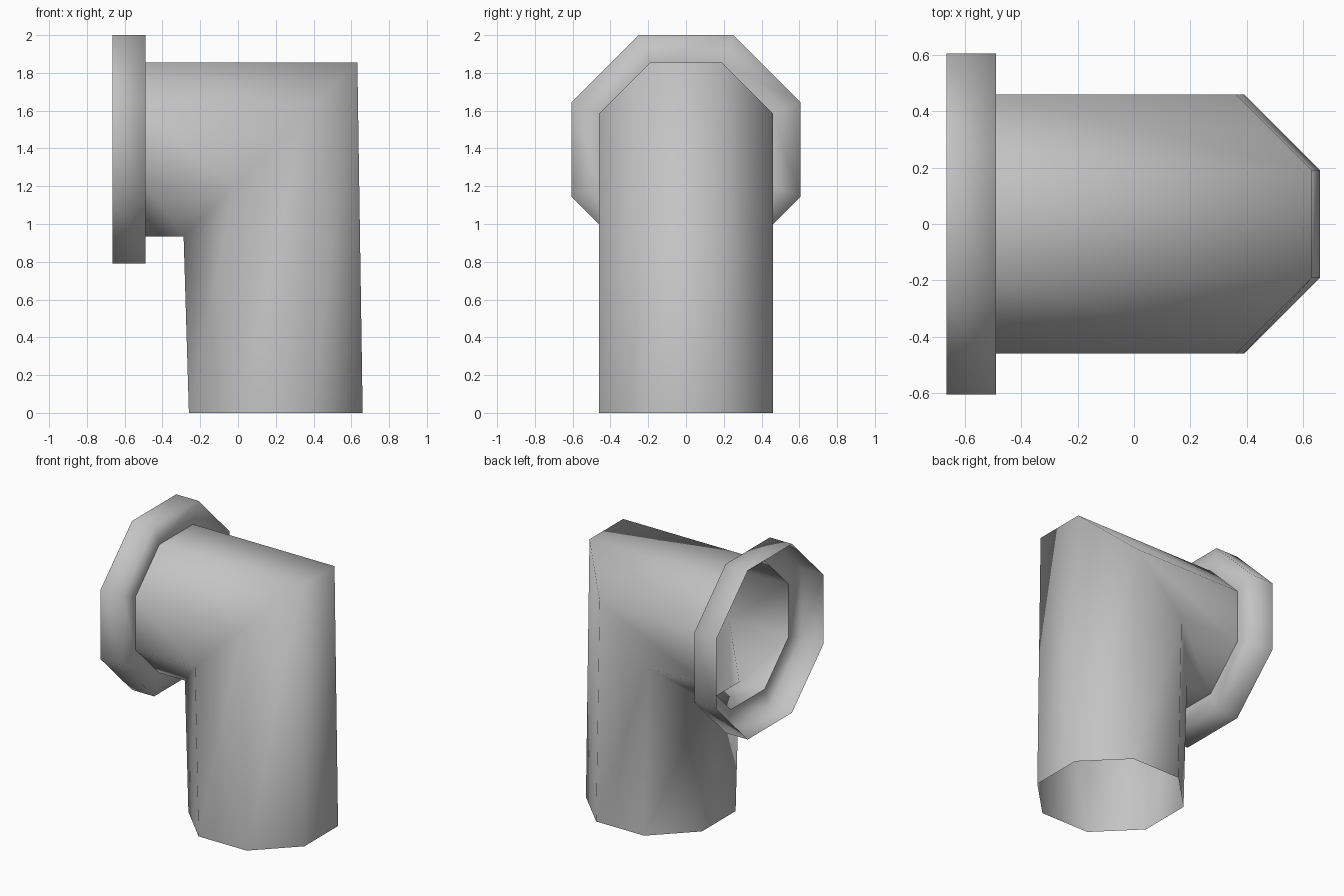
import bpy
import bmesh
from math import cos, sin, pi

cube = bpy.data.objects.get("Cube")
if cube:
    bpy.data.objects.remove(cube, do_unlink=True)

# Plain grey for the whole elbow
GREY = (0.55, 0.55, 0.55, 1.0)
grey = bpy.data.materials.new("grey metal")
grey.use_nodes = True
grey.diffuse_color = GREY
grey.node_tree.nodes["Principled BSDF"].inputs["Base Color"].default_value = GREY

SIDES = 8
AXIS_Z = 1.395      # height of the horizontal pipe axis
PIPE_R = 0.46       # half width across flats
FLANGE_R = 0.605


def octagon(half_width):
    """Corners of a flat-topped octagon, given half its width across flats."""
    r = half_width / cos(pi / SIDES)
    angles = [(i + 0.5) * 2 * pi / SIDES for i in range(SIDES)]
    return [(r * cos(a), r * sin(a)) for a in angles]


def upright_ring(x, half_width):
    return [(x, y, AXIS_Z + u) for u, y in octagon(half_width)]


def loft(name, rings):
    """Open-ended smooth tube through a list of rings."""
    bm = bmesh.new()
    loops = [[bm.verts.new(co) for co in ring] for ring in rings]
    for a, b in zip(loops, loops[1:]):
        for i in range(SIDES):
            j = (i + 1) % SIDES
            bm.faces.new((a[i], a[j], b[j], b[i]))
    for face in bm.faces:
        face.smooth = True
    mesh = bpy.data.meshes.new(name)
    bm.to_mesh(mesh)
    bm.free()
    mesh.materials.append(grey)
    obj = bpy.data.objects.new(name, mesh)
    bpy.context.collection.objects.link(obj)
    return obj


# Elbow pipe: open foot, diagonal mitre at the bend, open end at the flange
foot = [(0.2 + u, y, 0) for u, y in octagon(PIPE_R)]
mitre = [(0.172 + u, y, AXIS_Z + u) for u, y in octagon(PIPE_R)]
loft("elbow_pipe", [foot, mitre, upright_ring(-0.49, PIPE_R)])

# Flange: flat shoulder around the pipe and a wide open collar
loft("flange_collar", [upright_ring(-0.49, PIPE_R),
                       upright_ring(-0.49, FLANGE_R),
                       upright_ring(-0.665, FLANGE_R)])
